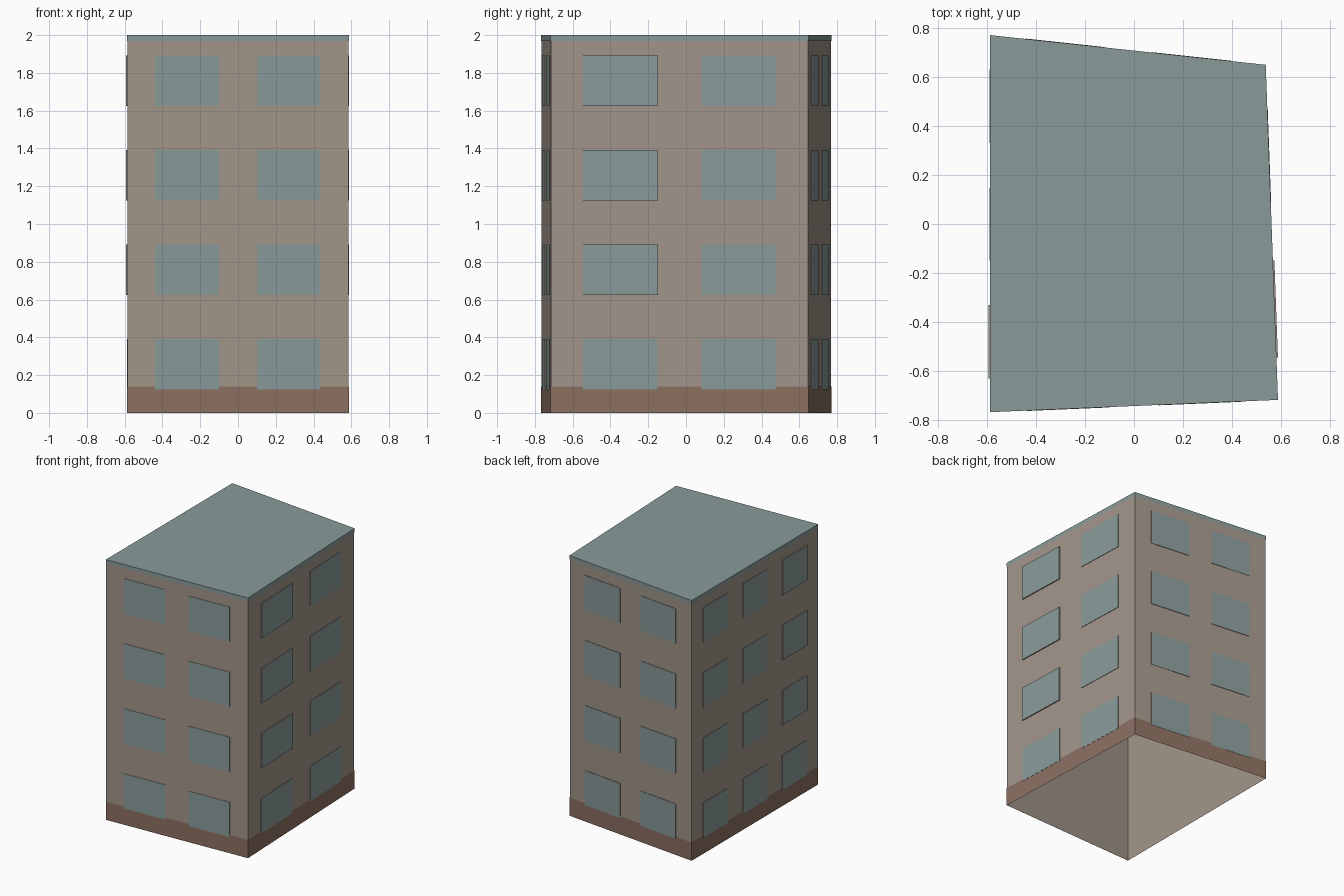
import bpy
from mathutils import Vector

cube = bpy.data.objects.get("Cube")
if cube:
    bpy.data.objects.remove(cube, do_unlink=True)


def material(name, rgb):
    m = bpy.data.materials.new(name)
    m.use_nodes = True
    m.diffuse_color = (*rgb, 1)
    m.node_tree.nodes["Principled BSDF"].inputs["Base Color"].default_value = (*rgb, 1)
    return m


WALL = material("warm_stone", (0.361, 0.305, 0.254))
BASE = material("brown_plinth", (0.262, 0.162, 0.122))
GLASS = material("grey_blue", (0.254, 0.323, 0.323))


def add_mesh(name, verts, faces, mats):
    mesh = bpy.data.meshes.new(name)
    mesh.from_pydata(verts, [], faces)
    for m in mats:
        mesh.materials.append(m)
    obj = bpy.data.objects.new(name, mesh)
    bpy.context.collection.objects.link(obj)
    return obj


# Irregular footprint, anticlockwise from the front -x corner
PLAN = [Vector(p) for p in ((-0.585, -0.765), (0.585, -0.715), (0.535, 0.647), (-0.585, 0.768))]
SIDES = ("front", "left", "back", "right")


def prism(name, z0, z1, grow, mat, cap=False):
    """Open-bottomed shell following the footprint."""
    ring = [p + Vector((grow if p.x > 0 else -grow, grow if p.y > 0 else -grow)) for p in PLAN]
    verts = [(p.x, p.y, z) for z in (z0, z1) for p in ring]
    faces = [(i, (i + 1) % 4, (i + 1) % 4 + 4, i + 4) for i in range(4)]
    if cap:
        faces.append((4, 5, 6, 7))
    return add_mesh(name, verts, faces, [mat])


# Walls, plinth and roof
prism("walls", 0, 1.99, 0, WALL)
prism("plinth", 0, 0.14, 0.002, BASE)
prism("roof", 1.97, 2.0, 0.002, GLASS, cap=True)


def window(name, side, t0, t1, z0, z1, depth):
    """Thin box on a wall: glass in front, stone edges."""
    a, b = PLAN[side], PLAN[(side + 1) % 4]
    along = b - a
    out = Vector((along.y, -along.x)).normalized()
    verts = []
    for d in (0, depth):
        for t, z in ((t0, z0), (t1, z0), (t1, z1), (t0, z1)):
            p = a + along * t + out * d
            verts.append((p.x, p.y, z))
    faces = [(4, 5, 6, 7)] + [(i, (i + 1) % 4, (i + 1) % 4 + 4, i + 4) for i in range(4)]
    obj = add_mesh(name, verts, faces, [GLASS, WALL])
    for f in obj.data.polygons:
        f.material_index = 0 if f.index == 0 else 1


# Window columns as fractions of the wall length
TWO = ((0.125, 0.415), (0.585, 0.872))
THREE = ((0.09, 0.285), (0.405, 0.598), (0.716, 0.912))
RAISED = {(1, 0), (3, 2)}

for side, label in enumerate(SIDES):
    for col, (t0, t1) in enumerate(THREE if side == 3 else TWO):
        for row in range(4):
            z0 = 0.125 + 0.5 * row
            depth = 0.008 if row > 0 and (side, col) in RAISED else 0.0035
            window(f"{label}_window_{row + 1}_{col + 1}", side, t0, t1, z0, z0 + 0.267, depth)
